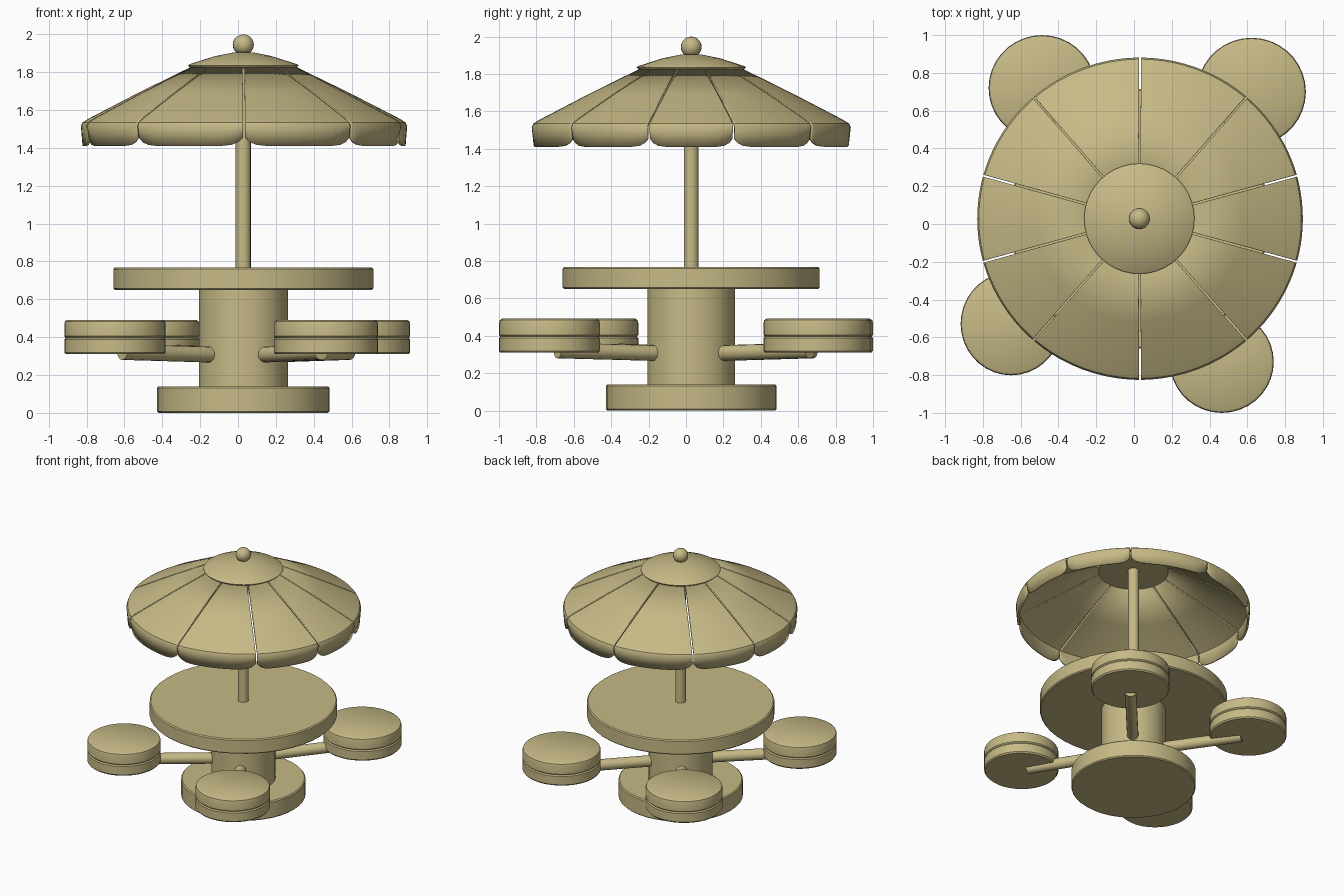
import bpy, bmesh, math
from mathutils import Vector

if "Cube" in bpy.data.objects:
    bpy.data.objects.remove(bpy.data.objects["Cube"])

CX, CY = 0.028, 0.028          # axis of the table
mat = bpy.data.materials.new("warm tan")
mat.diffuse_color = (0.57, 0.49, 0.24, 1)
mat.use_nodes = True
mat.node_tree.nodes["Principled BSDF"].inputs["Base Color"].default_value = mat.diffuse_color


def finish(bm, name, angle=35):
    bmesh.ops.recalc_face_normals(bm, faces=bm.faces)
    me = bpy.data.meshes.new(name)
    bm.to_mesh(me)
    bm.free()
    me.materials.append(mat)
    ob = bpy.data.objects.new(name, me)
    bpy.context.collection.objects.link(ob)
    bpy.ops.object.select_all(action='DESELECT')
    ob.select_set(True)
    bpy.context.view_layer.objects.active = ob
    bpy.ops.object.shade_smooth_by_angle(angle=math.radians(angle))
    return ob


def lathe(name, profile, x=CX, y=CY, n=40, sx=1.0, sy=1.0):
    """Solid of revolution from (radius, z) points; radius 0 closes to a point."""
    bm = bmesh.new()
    rings = []
    for r, z in profile:
        if r == 0:
            rings.append([bm.verts.new((x, y, z))])
        else:
            rings.append([bm.verts.new((x + sx * r * math.cos(2 * math.pi * i / n),
                                        y + sy * r * math.sin(2 * math.pi * i / n), z))
                          for i in range(n)])
    for a, b in zip(rings, rings[1:]):
        for i in range(n):
            j = (i + 1) % n
            if len(a) == 1:
                bm.faces.new((a[0], b[i], b[j]))
            elif len(b) == 1:
                bm.faces.new((a[i], a[j], b[0]))
            else:
                bm.faces.new((a[i], a[j], b[j], b[i]))
    return finish(bm, name)


def disc(name, r, z0, z1, bev=0.01, **kw):
    return lathe(name, [(0, z0), (r - bev, z0), (r, z0 + bev), (r, z1 - bev),
                        (r - bev, z1), (0, z1)], **kw)


def rod(name, p0, p1, r, n=16):
    p0, p1 = Vector(p0), Vector(p1)
    bm = bmesh.new()
    bmesh.ops.create_cone(bm, cap_ends=True, segments=n, radius1=r, radius2=r,
                          depth=(p1 - p0).length)
    rot = (p1 - p0).to_track_quat('Z', 'Y').to_matrix()
    bmesh.ops.rotate(bm, verts=bm.verts, matrix=rot)
    bmesh.ops.translate(bm, verts=bm.verts, vec=(p0 + p1) / 2)
    return finish(bm, name)


# Base, column, table top and pole
disc("base", 0.456, 0.0, 0.14, 0.008)
disc("column", 0.235, 0.12, 0.67, 0.002)
disc("table_top", 0.687, 0.65, 0.768, 0.008, n=48)
rod("pole", (CX, CY, 0.74), (CX, CY, 1.88), 0.04)

# Seats: x, y, radius x, radius y, each with a lower shell, cushion and arm
seats = [(-0.487, 0.72, 0.283, 0.28), (0.622, 0.70, 0.288, 0.286),
         (-0.65, -0.528, 0.268, 0.273), (0.465, -0.73, 0.275, 0.27)]
for k, (x, y, rx, ry) in enumerate(seats, 1):
    kw = dict(x=x, y=y, sx=rx, sy=ry, n=36)
    lathe(f"seat_shell_{k}", [(0, 0.31), (0.97, 0.31), (1, 0.32), (1, 0.388),
                              (0.97, 0.398), (0, 0.398)], **kw)
    lathe(f"seat_cushion_{k}", [(0, 0.396), (0.97, 0.396), (1, 0.405), (1, 0.468),
                                (0.985, 0.484), (0.94, 0.492), (0, 0.492)], **kw)
    d = Vector((x - CX, y - CY, 0))
    u = d.normalized()
    a, b = u * 0.18, u * (d.length - 0.05)
    rod(f"seat_arm_{k}", (CX + a.x, CY + a.y, 0.307), (CX + b.x, CY + b.y, 0.322), 0.042)

# Canopy panels: sloped cloth with a hanging scalloped edge, one per gap of seams
RX, RY = 0.862, 0.853
seams = [15.5, 49, 90, 131, 164.5, 195.5, 229, 270, 311, 344.5, 375.5]
profile = [(0.22, 1.852), (0.55, 1.695), (0.80, 1.568), (0.945, 1.558)]
for k, (s0, s1) in enumerate(zip(seams, seams[1:]), 1):
    bm = bmesh.new()
    n = 14
    cols = []
    for i in range(n + 1):
        t = i / n
        t = 0.5 - 0.5 * math.cos(math.pi * t)      # finer spacing near the seams
        ang = math.radians(s0 + (s1 - s0) * t)
        e = abs(2 * t - 1)
        low = 1.41 + 0.045 * e ** 8                # rounded bottom corners
        rows = [(0.22 / 0.862, 1.856), (0.64, 1.694), (0.95, 1.556), (0.99, 1.535),
                (1.0, 1.515), (0.99, low)]
        side = 1 if t < 0.5 else -1
        off = 0.005 * e ** 8 * side                # small gap at each seam
        col = []
        for f, z in rows:
            px = RX * f * math.cos(ang) - off * math.sin(ang)
            py = RY * f * math.sin(ang) + off * math.cos(ang)
            col.append(bm.verts.new((CX + 0.004 * f + px, CY + py, z)))
        cols.append(col)
    for a, b in zip(cols, cols[1:]):
        for j in range(len(a) - 1):
            bm.faces.new((a[j], b[j], b[j + 1], a[j + 1]))
    ob = finish(bm, f"canopy_panel_{k}")
    sol = ob.modifiers.new("thickness", 'SOLIDIFY')
    sol.thickness = 0.016
    # keep the outer skin in place whichever way the normals ended up
    p = max(ob.data.polygons, key=lambda q: q.area)
    sol.offset = -1 if p.normal.z > 0 else 1

# Cap and finial
lathe("canopy_cap", [(0, 1.835), (0.25, 1.82), (0.28, 1.822), (0.292, 1.836),
                     (0.285, 1.842), (0.15, 1.885), (0.05, 1.905), (0, 1.907)])
lathe("finial_ball", [(0, 1.89)] + [(0.056 * math.sin(math.pi * i / 10),
                                     1.945 - 0.055 * math.cos(math.pi * i / 10))
                                    for i in range(1, 10)] + [(0, 2.0)], n=20)
